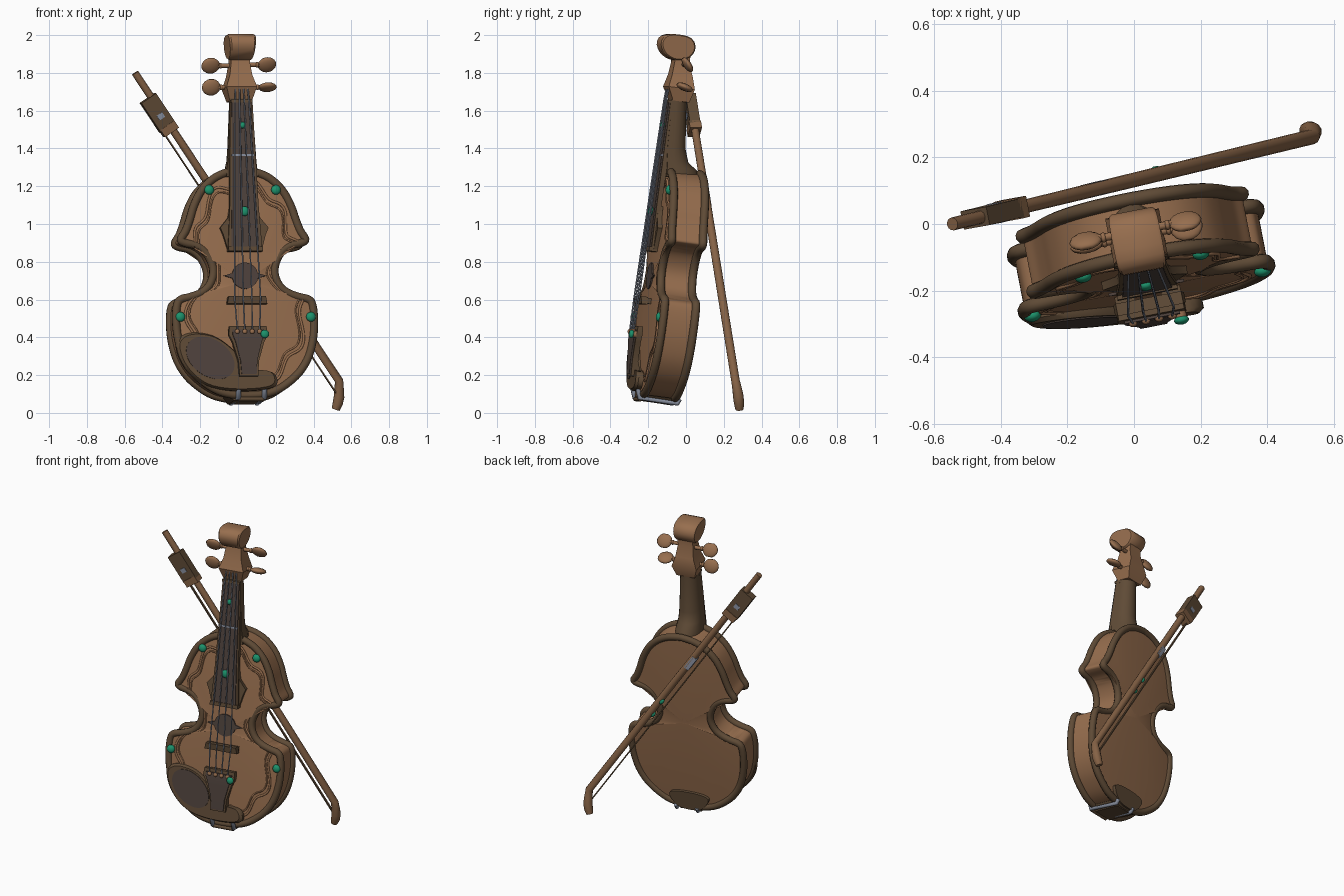
import bpy, bmesh, math
from mathutils import Matrix, Vector

if "Cube" in bpy.data.objects:
    bpy.data.objects.remove(bpy.data.objects["Cube"])

def mat(name, c):
    m = bpy.data.materials.new(name)
    m.diffuse_color = (*c, 1)
    m.use_nodes = True
    m.node_tree.nodes["Principled BSDF"].inputs["Base Color"].default_value = m.diffuse_color
    return m

WOOD = mat("warm wood", (0.31, 0.157, 0.077))
BOWWOOD = mat("bow wood", (0.235, 0.122, 0.06))
TRIM = mat("dark trim wood", (0.115, 0.07, 0.037))
EBONY = mat("ebony", (0.078, 0.055, 0.046))
STEEL = mat("steel", (0.25, 0.28, 0.35))
GEM = mat("green gem", (0.012, 0.29, 0.15))

# Instrument frame: u right, v depth (front plate near 0, forward is negative), w along the neck
M = (Matrix.Rotation(math.radians(11), 4, 'Z') @ Matrix.Translation((0, -0.273, 0))
     @ Matrix.Rotation(math.radians(-7.3), 4, 'X'))
I = Matrix.Identity(4)

def skin(name, rings, m, X=M, angle=35):
    """Skin a list of closed rings and cap both ends."""
    bm = bmesh.new()
    vs = [[bm.verts.new(p) for p in r] for r in rings]
    n = len(rings[0])
    for a, b in zip(vs, vs[1:]):
        for i in range(n):
            bm.faces.new((a[i], a[(i + 1) % n], b[(i + 1) % n], b[i]))
    bm.faces.new(vs[0])
    bm.faces.new(vs[-1])
    bmesh.ops.recalc_face_normals(bm, faces=bm.faces)
    me = bpy.data.meshes.new(name)
    bm.to_mesh(me)
    bm.free()
    me.materials.append(m)
    o = bpy.data.objects.new(name, me)
    o.matrix_world = X
    bpy.context.collection.objects.link(o)
    bpy.ops.object.select_all(action='DESELECT')
    o.select_set(True)
    bpy.context.view_layer.objects.active = o
    bpy.ops.object.shade_smooth_by_angle(angle=math.radians(angle))
    return o

def plate(name, poly, v0, v1, m, bev=0.0, slant=0.0):
    """Flat outline in (u, w) given thickness in v, with an optional rounded front edge and slant."""
    cu = sum(p[0] for p in poly) / len(poly)
    cw = sum(p[1] for p in poly) / len(poly)
    k = 1 - bev
    rings = [[(u, v1, w) for u, w in poly], [(u, v0 + (v1 - v0) * 0.35 * (bev > 0), w) for u, w in poly]]
    if bev:
        rings.append([(cu + (u - cu) * k, v0, cw + (w - cw) * k) for u, w in poly])
    return skin(name, [[(u, v - slant * (u + .15), w) for u, v, w in r] for r in rings], m)

def loft(name, secs, m, rounded=False, X=M):
    """Sections (w, half width, front v, back v), optionally with a round back."""
    rings = []
    for w, h, f, b in secs:
        if rounded:
            mid = f + (b - f) * 0.3
            r = [(-h, f, w), (h, f, w)]
            r += [(h * math.cos(a), mid + (b - mid) * math.sin(a), w)
                  for a in [math.pi * i / 10 for i in range(11)]]
        else:
            r = [(-h, f, w), (h, f, w), (h, b, w), (-h, b, w)]
        rings.append(r)
    return skin(name, rings, m, X)

def tube(name, pts, r, m, X=M, cyclic=False, res=3, radii=None):
    c = bpy.data.curves.new(name, 'CURVE')
    c.dimensions = '3D'
    c.bevel_depth, c.bevel_resolution, c.use_fill_caps = r, res, True
    s = c.splines.new('POLY')
    s.points.add(len(pts) - 1)
    for i, p in enumerate(pts):
        s.points[i].co = (*p, 1)
        s.points[i].radius = radii[i] if radii else 1
    s.use_cyclic_u = cyclic
    c.materials.append(m)
    o = bpy.data.objects.new(name, c)
    o.matrix_world = X
    bpy.context.collection.objects.link(o)
    return o

def blob(name, loc, size, m, X=M, spin=0, sides=12):
    rings = []
    for i in range(1, 8):
        a = math.pi * i / 8
        rings.append([(math.sin(a) * math.cos(t), math.sin(a) * math.sin(t), math.cos(a))
                      for t in [math.tau * j / sides for j in range(sides)]])
    return skin(name, rings, m, X @ Matrix.Translation(loc) @ Matrix.Rotation(spin, 4, 'X')
                @ Matrix.Diagonal((*size, 1)))

def smooth(pts, closed, n=5):
    """Catmull-Rom curve through 2D points."""
    P = [Vector(p) for p in pts]
    Q = [P[-1]] + P + P[:2] if closed else [P[0]] + P + [P[-1]]
    out = []
    for a, b, c, d in zip(Q, Q[1:], Q[2:], Q[3:]):
        for i in range(n):
            t = i / n
            out.append(0.5 * (2 * b + (c - a) * t + (2 * a - 5 * b + 4 * c - d) * t * t
                              + (3 * b - a - 3 * c + d) * t ** 3))
    return out if closed else out + [P[-1]]

# Body outline: right half, smoothed and mirrored
half = [(0, 1.298), (.08, 1.285), (.155, 1.25), (.218, 1.188), (.26, 1.11), (.285, 1.035), (.308, .975),
        (.335, .928), (.315, .91), (.255, .895), (.205, .86), (.172, .80), (.166, .74), (.19, .68),
        (.235, .642), (.295, .62), (.342, .608), (.364, .58), (.372, .5), (.364, .4), (.336, .3),
        (.288, .222), (.227, .165), (.158, .122), (.08, .1), (0, .095)]
right = smooth(half, False)
outline = right + [Vector((-p.x, p.y)) for p in reversed(right[1:-1])]

def scaled(s, v):
    return [(p.x * s, v, .7 + (p.y - .7) * s) for p in outline]

steps = [.08, .35, .6, .8, .93, 1]
rings = [scaled(s, .008 - .02 * (1 - s * s)) for s in steps]
rings += [scaled(s, .189 + .018 * (1 - s * s)) for s in reversed(steps)]
skin("body", rings, WOOD)
for name, v in (("front_rim", .014), ("back_rim", .184)):
    tube(name, [(p.x, v, p.y) for p in outline], .022, TRIM, cyclic=True)

# Wavy carved border on the front
n = len(outline)
wave = []
for i, p in enumerate(outline):
    s = .83 + .045 * math.sin(math.tau * 16 * i / n)
    wave.append((p.x * s, .002, .7 + (p.y - .7) * (s + .05)))
tube("carved_border", wave, .007, WOOD, cyclic=True, res=1)
tube("inner_border", [(x * .93, v - .001, .7 + (w - .7) * .95) for x, v, w in wave], .005, WOOD, cyclic=True, res=1)

# Sound hole with side points
hole = []
for i in range(32):
    a = math.tau * i / 32
    r = .115 if i % 16 == 0 else .07
    hole.append((r * math.cos(a), .73 + r * math.sin(a)))
plate("sound_hole", hole, -.019, -.01, EBONY)

# Neck, fingerboard, nut and frets
loft("neck", [(1.26, .085, -.01, .185), (1.315, .08, -.01, .165), (1.35, .076, -.015, .115),
              (1.42, .072, -.02, .09), (1.68, .058, -.025, .062)], TRIM, True)
flare = [(.092, .87), (.115, .95), (.13, .985), (.085, 1.04), (.075, 1.1)]
plate("fingerboard_base", flare + [(-u, w) for u, w in reversed(flare)], -.03, -.005, TRIM)
loft("fingerboard_edge", [(.87, .092, -.042, -.02), (1.1, .078, -.04, -.015), (1.66, .06, -.032, 0)], TRIM)
loft("fingerboard", [(.875, .076, -.049, -.03), (1.1, .067, -.047, -.02), (1.66, .052, -.04, -.005)], EBONY)
loft("fingerboard_end_bar", [(.858, .092, -.054, -.005), (.882, .092, -.054, -.005)], TRIM)
loft("nut", [(1.652, .058, -.046, 0), (1.666, .058, -.046, 0)], TRIM)
loft("fret", [(1.365, .06, -.048, -.03), (1.375, .06, -.048, -.03)], STEEL)

# Pegbox and scroll
loft("pegbox", [(1.665, .06, -.02, .068), (1.735, .082, -.056, .085), (1.80, .06, -.042, .07),
                (1.87, .05, -.035, .045), (1.94, .05, -.035, .045)], WOOD)
profile = smooth([(-.122, 1.95), (-.115, 1.988), (-.085, 2.01), (-.02, 2.015), (.035, 2.005), (.064, 1.965),
                  (.055, 1.92), (.02, 1.89), (-.04, 1.88), (-.095, 1.905)], True, 2)
skin("scroll", [[(u * (1 + (w - 1.95) * 1.2), -.02 + (v + .02) * k, 1.95 + (w - 1.95) * k) for v, w in profile]
                for u, k in ((-.069, .92), (-.061, 1), (.061, 1), (.069, .92))], WOOD, angle=40)

# Tuning pegs
for i, (s, w, spin) in enumerate(((-1, 1.855, .6), (1, 1.86, .7), (-1, 1.74, .4), (1, 1.74, 1.3))):
    tube(f"peg_shaft_{i}", [(0, .015, w), (s * .13, .015, w)], .012, WOOD)
    blob(f"peg_collar_{i}", (s * .098, .015, w), (.01, .016, .016), WOOD)
    blob(f"peg_paddle_{i}", (s * .152, .015, w), (.05, .02, .046), WOOD, spin=spin)

# Bridge, tailpiece and strings
loft("bridge", [(.575, .108, -.06, -.03), (.615, .1, -.068, -.03)], TRIM)
for s in (-1, 1):
    loft(f"bridge_foot_{s}", [(.58, .03, -.05, 0), (.61, .03, -.05, 0)], TRIM,
         X=M @ Matrix.Translation((s * .07, 0, 0)))
loft("tailpiece_frame", [(.19, .05, -.058, 0), (.27, .055, -.062, -.03), (.37, .085, -.065, -.035),
                         (.41, .105, -.066, -.035), (.455, .1, -.063, -.035)], TRIM)
loft("tailpiece", [(.2, .04, -.066, -.05), (.27, .045, -.07, -.05), (.37, .07, -.073, -.05),
                   (.41, .085, -.074, -.05), (.435, .085, -.072, -.05)], EBONY)
for i in range(4):
    k = (i - 1.5) / 1.5
    tube(f"string_{i}", [(k * .06, -.074, .43), (k * .07, -.071, .605), (k * .038, -.05, 1.66),
                         (k * .03, -.045, 1.76)], .004, STEEL, res=1)
    blob(f"string_anchor_{i}", (k * .06, -.075, .425), (.013, .01, .013), WOOD)
tube("fine_tuner", [(.085, -.05, .41), (.085, -.085, .41)], .018, WOOD)

# Chin rest with its dish, clamp rods and back pad
rest = smooth([(-.375, .37), (-.31, .425), (-.18, .41), (-.07, .33), (0, .235), (.135, .21), (.14, .135),
               (-.045, .115), (-.22, .145), (-.335, .245)], True)
plate("chin_rest", rest, -.028, .012, TRIM, .06, .07)
dish = []
for i in range(32):
    a, t = math.tau * i / 32, math.radians(-35)
    x, y = .14 * math.cos(a), .098 * math.sin(a)
    dish.append((-.2 + x * math.cos(t) - y * math.sin(t), .29 + x * math.sin(t) + y * math.cos(t)))
plate("chin_dish", dish, -.032, -.024, EBONY, 0, .07)
for i, u in enumerate((-.05, .09)):
    tube(f"clamp_rod_{i}", [(u, -.02, .125), (u, -.005, .08), (u, .2, .075), (u, .21, .1)], .013, STEEL)
tube("clamp_crossbar", [(-.05, .0, .074), (.09, .0, .074)], .012, TRIM)
pad = smooth([(-.13, .175), (-.07, .2), (.07, .2), (.13, .175), (.1, .115), (.05, .085), (-.05, .085), (-.1, .115)], True, 4)
plate("clamp_pad", pad, .18, .212, TRIM)
plate("end_saddle", [(-.1, .1), (.1, .1), (.07, .068), (-.07, .068)], .015, .19, TRIM)

# Gems
for s in (-1, 1):
    blob(f"upper_gem_{s}", (s * .18, -.005, 1.19), (.026, .018, .026), GEM)
    blob(f"lower_gem_{s}", (s * .352, -.005, .512), (.026, .018, .026), GEM)
blob("board_gem_low", (0, -.052, 1.07), (.023, .016, .026), GEM)
blob("board_gem_high", (0, -.047, 1.53), (.016, .014, .018), GEM)
blob("tailpiece_gem", (.085, -.09, .41), (.023, .014, .023), GEM)

# Bow, leaning behind the body
A, B = Vector((-.545, .0, 1.80)), Vector((.535, .262, .17))
d = (B - A).normalized()
side = Vector((-.83, -.15, -.55))
side = (side - d * side.dot(d)).normalized()
dep = d.cross(side)
L = (B - A).length
F = Matrix((d, side, dep)).transposed().to_4x4()
F.translation = A                      # bow frame: x along stick, y toward hair
tip = [B, Vector((.535, .272, .12)), Vector((.535, .277, .085)), Vector((.528, .281, .05)), Vector((.517, .283, .018))]
tube("bow_stick", [A, A + d * L * .5] + tip, .023, BOWWOOD, I, res=4,
     radii=[.85, .95, 1, 1.15, 1.25, 1.2, .95])

def bowbox(name, x0, x1, y0, y1, h, m):
    r = lambda x: [(x, y0, -h), (x, y1, -h), (x, y1, h), (x, y0, h)]
    skin(name, [r(x0), r(x1)], m, F)

bowbox("frog", .15, .34, -.03, .065, .028, TRIM)
bowbox("frog_ferrule", .325, .37, -.03, .06, .032, BOWWOOD)
bowbox("frog_slide", .25, .28, .0, .035, .031, STEEL)
bowbox("bow_hair", .34, L + .09, .046, .053, .008, TRIM)
bowbox("bow_inlay", L * .38, L * .43, -.008, .025, .021, STEEL)
blob("bow_gem_0", (L * .58, .016, .012), (.022, .013, .013), GEM, F)
blob("bow_gem_1", (L * .64, .022, .0), (.022, .013, .013), GEM, F)
